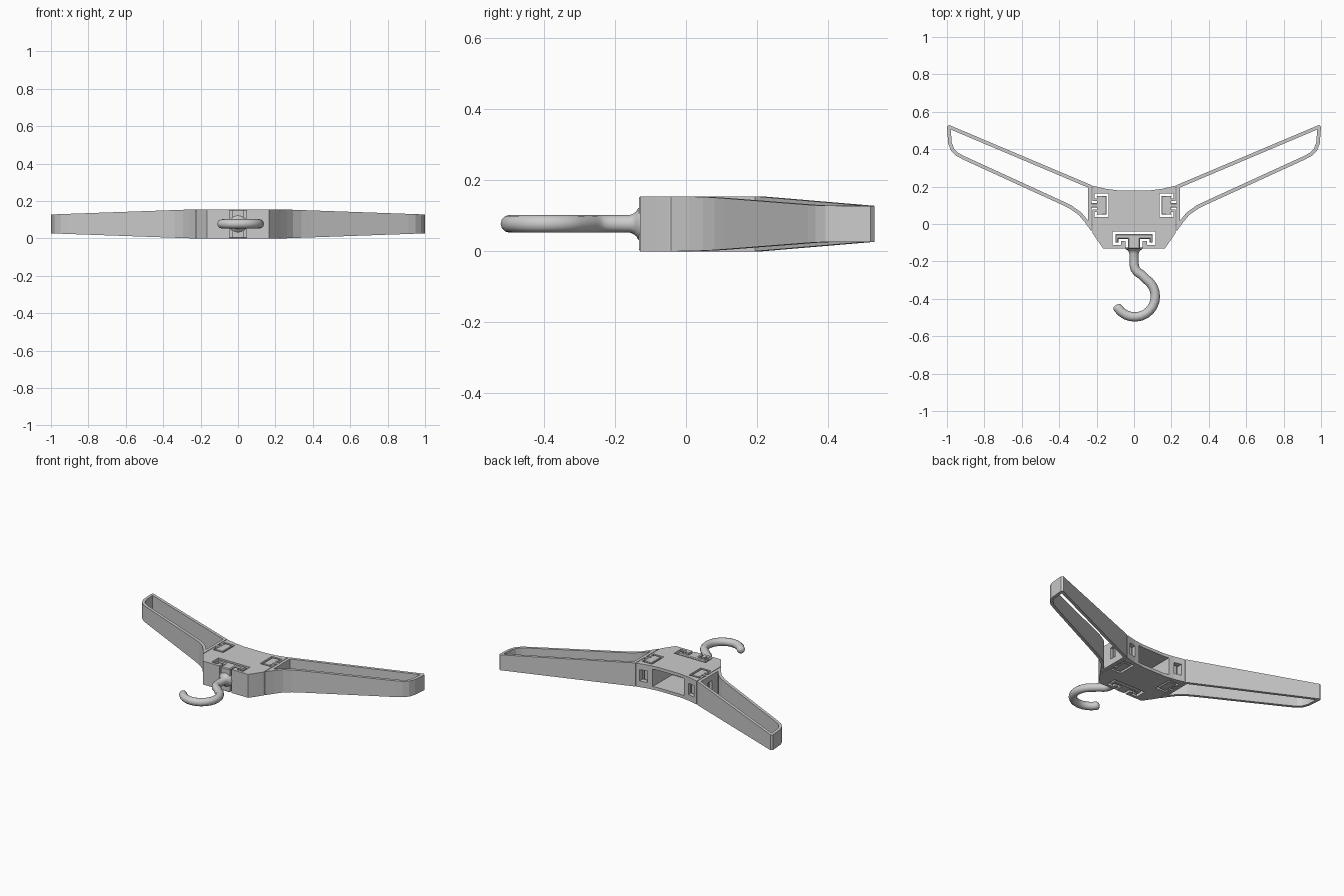
import bpy, bmesh
from math import sin, cos, radians
from mathutils import Vector

if "Cube" in bpy.data.objects:
    bpy.data.objects.remove(bpy.data.objects["Cube"])

H = 0.155


def make_object(name, bm):
    bmesh.ops.recalc_face_normals(bm, faces=bm.faces)
    mesh = bpy.data.meshes.new(name)
    bm.to_mesh(mesh)
    bm.free()
    ob = bpy.data.objects.new(name, mesh)
    bpy.context.collection.objects.link(ob)
    return ob


def prism(name, pts, z0=0.0, z1=H, chamfer=0.0):
    bm = bmesh.new()
    lo = [bm.verts.new((x, y, z0)) for x, y in pts]
    hi = [bm.verts.new((x, y, z1)) for x, y in pts]
    n = len(pts)
    bm.faces.new(lo[::-1])
    bm.faces.new(hi)
    for i in range(n):
        j = (i + 1) % n
        bm.faces.new((lo[i], lo[j], hi[j], hi[i]))
    if chamfer:
        bmesh.ops.recalc_face_normals(bm, faces=bm.faces)
        rim = [e for e in bm.edges if e.verts[0].co.z == e.verts[1].co.z]
        bmesh.ops.bevel(bm, geom=rim, offset=chamfer, segments=1, affect='EDGES')
    return make_object(name, bm)


def rect(x0, x1, y0, y1):
    return [(x0, y0), (x1, y0), (x1, y1), (x0, y1)]


def cut(ob, cutter):
    mod = ob.modifiers.new("cut", 'BOOLEAN')
    mod.object, mod.solver = cutter, 'EXACT'
    bpy.context.view_layer.objects.active = ob
    bpy.ops.object.modifier_apply(modifier=mod.name)
    bpy.data.objects.remove(cutter)


def offset(pts, d):
    # mitred inward offset of a counter-clockwise outline
    out = []
    for i, p in enumerate(pts):
        p, a, b = Vector(p), Vector(pts[i - 1]), Vector(pts[(i + 1) % len(pts)])
        e, f = (p - a).normalized(), (b - p).normalized()
        n1, n2 = Vector((-e.y, e.x)), Vector((-f.y, f.x))
        out.append(tuple(p + (n1 + n2) * d / (1 + n1.dot(n2))))
    return out


def anchor(w, lip, stem, v0, v1, v2, v3):
    # T-shaped joint with returning ends: u along the head, v outward
    half = [(stem, v3), (stem, v1), (lip, v1), (lip, v2), (w, v2), (w, v0)]
    return half + [(-u, v) for u, v in reversed(half)]


def side_joint(pts, s):
    return [(s * v, 0.1 + u) for u, v in pts]


def front_joint(pts):
    return [(u, -v) for u, v in pts]


def mirror(ob):
    ob.modifiers.new("mirror", 'MIRROR').use_clip = False


# Hollow hub, open at the back, with joint sockets through its height
half = [(0.165, -0.13), (0.195, -0.088), (0.222, -0.048), (0.222, 0.205),
        (0.15, 0.188), (0.08, 0.179)]
hub = prism("hub", half + [(-x, y) for x, y in reversed(half)])
cut(hub, prism("hub_cavity", rect(-0.115, 0.115, -0.02, 0.3), 0.02, 0.135))
cut(hub, prism("hook_socket", front_joint(
    anchor(0.115, 0.07, 0.045, 0.04, 0.092, 0.112, 0.15)), -0.1, 0.3))
for s in (1, -1):
    cut(hub, prism("arm_socket", side_joint(
        anchor(0.062, 0.036, 0.022, 0.135, 0.185, 0.21, 0.25), s), -0.1, 0.3))
    cut(hub, prism("pocket_window", rect(*sorted((s * 0.15, s * 0.2)), 0.15, 0.3), 0.04, 0.115))

# Arms: tapering closed frames
outer = [(0.226, -0.042), (0.262, 0.008), (0.295, 0.048), (0.34, 0.08), (0.39, 0.105),
         (0.91, 0.343), (0.95, 0.364), (0.978, 0.392), (0.993, 0.43), (1.0, 0.52),
         (0.99, 0.53), (0.24, 0.213), (0.226, 0.206)]
bm = bmesh.new()
loops = []
for outline in (outer, offset(outer, 0.019)):
    for top in (0, 1):
        ring = []
        for x, y in outline:
            d = 0.027 * max(0, (x - 0.24) / 0.76)
            ring.append(bm.verts.new((x, y, H - d if top else d)))
        loops.append(ring)
ol, oh, il, ih = loops
for a, b in ((ol, oh), (oh, ih), (ih, il), (il, ol)):
    for i in range(len(outer)):
        j = (i + 1) % len(outer)
        bm.faces.new((a[i], a[j], b[j], b[i]))
arm = make_object("arm_frame", bm)
cut(arm, prism("root_window", rect(0.2, 0.3, 0.078, 0.122), 0.04, 0.115))
mirror(arm)

# Joint tongues that fill the sockets
tongue = prism("arm_tongue", side_joint(
    anchor(0.05, 0.046, 0.011, 0.147, 0.174, 0.2, 0.23), 1), chamfer=0.003)
mirror(tongue)
prism("hook_tongue", front_joint(
    anchor(0.1, 0.083, 0.033, 0.054, 0.08, 0.1, 0.133)), chamfer=0.005)

# Hook: flared stem, S-bend, round bowl and a rounded tip
path = [(0, -0.125, 2.0), (0, -0.135, 1.75), (0, -0.14, 1.4), (0, -0.148, 1.15),
        (0, -0.158, 1.0), (0, -0.215, 1.0), (0.005, -0.238, 1.0),
        (0.018, -0.257, 1.0), (0.038, -0.27, 1.0)]
for k in range(15):
    a = radians(58 - k * 203 / 14)
    path.append((0.004 + 0.11 * cos(a), -0.387 + 0.11 * sin(a), 1.0))
ex, ey, _ = path[-1]
for d, r in ((0.01, 0.9), (0.017, 0.65), (0.02, 0.25)):
    path.append((ex - 0.57 * d, ey + 0.82 * d, r))
curve = bpy.data.curves.new("hook", 'CURVE')
curve.dimensions = '3D'
curve.bevel_depth = 0.025
curve.bevel_resolution = 4
curve.use_fill_caps = True
spline = curve.splines.new('POLY')
spline.points.add(len(path) - 1)
for p, (x, y, r) in zip(spline.points, path):
    p.co, p.radius = (x, y, H / 2, 1), r
hook = bpy.data.objects.new("hook", curve)
bpy.context.collection.objects.link(hook)
bpy.ops.object.select_all(action='DESELECT')
hook.select_set(True)
bpy.context.view_layer.objects.active = hook
bpy.ops.object.convert(target='MESH')
bpy.ops.object.shade_smooth_by_angle(angle=radians(40))
